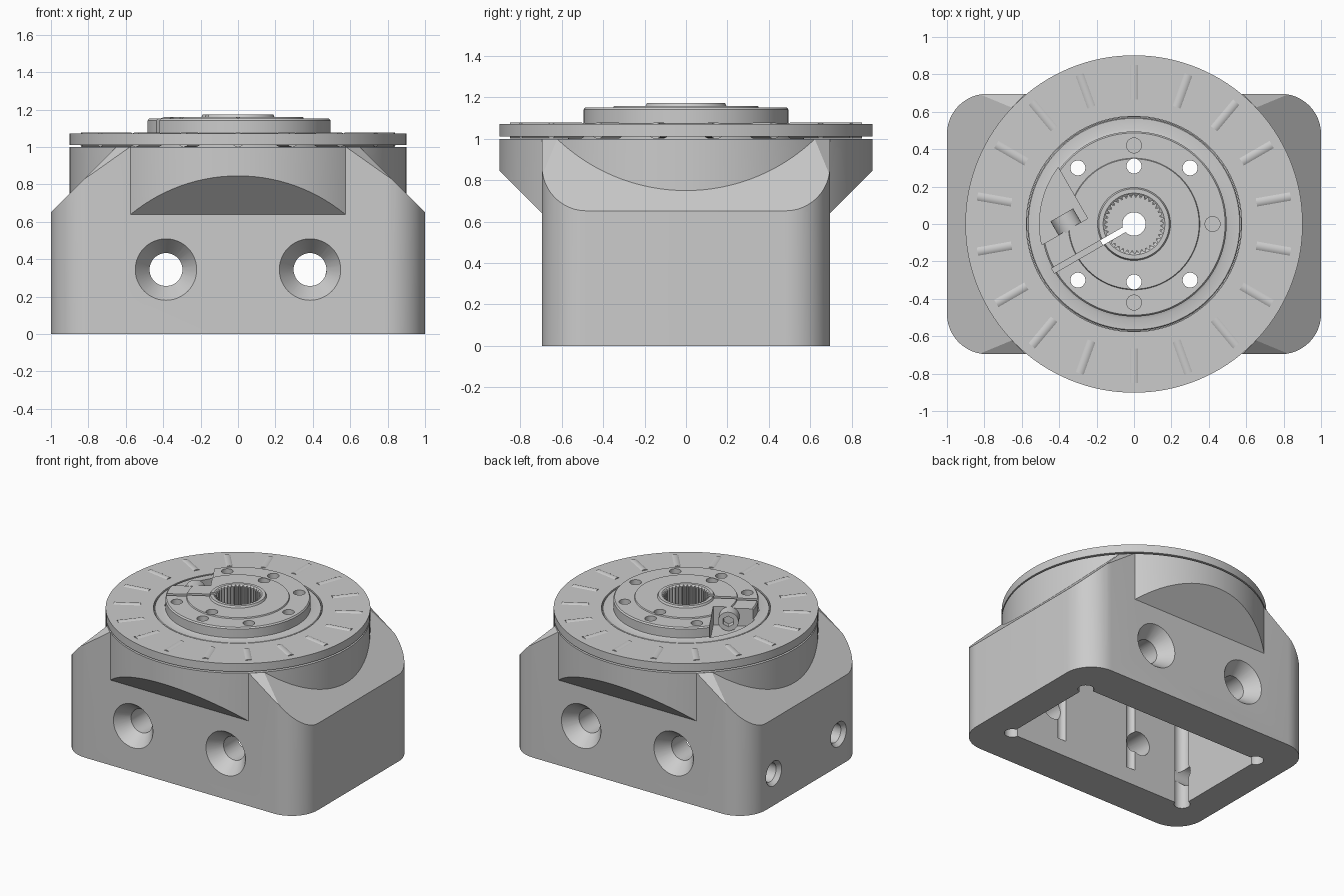
import bpy, bmesh, math
from mathutils import Matrix, Vector

if "Cube" in bpy.data.objects:
    bpy.data.objects.remove(bpy.data.objects["Cube"])

grey = bpy.data.materials.new("machined_grey")
grey.use_nodes = True
COLOUR = (0.6, 0.6, 0.6, 1)
grey.diffuse_color = COLOUR
grey.node_tree.nodes["Principled BSDF"].inputs["Base Color"].default_value = COLOUR


def add(name, bm, matrix=Matrix()):
    bmesh.ops.transform(bm, matrix=matrix, verts=bm.verts)
    bmesh.ops.recalc_face_normals(bm, faces=bm.faces)
    me = bpy.data.meshes.new(name)
    bm.to_mesh(me)
    bm.free()
    me.materials.append(grey)
    ob = bpy.data.objects.new(name, me)
    bpy.context.scene.collection.objects.link(ob)
    return ob


def prism(name, points, z0, z1, matrix=Matrix()):
    bm = bmesh.new()
    face = bm.faces.new([bm.verts.new((x, y, z0)) for x, y in points])
    moved = bmesh.ops.extrude_face_region(bm, geom=[face])["geom"]
    verts = [g for g in moved if isinstance(g, bmesh.types.BMVert)]
    bmesh.ops.translate(bm, verts=verts, vec=(0, 0, z1 - z0))
    return add(name, bm, matrix)


def box(name, x0, x1, y0, y1, z0, z1, matrix=Matrix()):
    return prism(name, [(x0, y0), (x1, y0), (x1, y1), (x0, y1)], z0, z1, matrix)


def rod(name, start, end, r1, r2=None, sides=48):
    """Cylinder or cone between two points."""
    start, end = Vector(start), Vector(end)
    axis = end - start
    bm = bmesh.new()
    bmesh.ops.create_cone(bm, cap_ends=True, segments=sides, radius1=r1,
                          radius2=r1 if r2 is None else r2, depth=axis.length)
    turn = axis.to_track_quat('Z', 'Y').to_matrix().to_4x4()
    return add(name, bm, Matrix.Translation((start + end) / 2) @ turn)


def lathe(name, profile, sides=128):
    """Ring turned about z from a closed (radius, height) profile."""
    bm = bmesh.new()
    rings = []
    for i in range(sides):
        a = math.tau * i / sides
        rings.append([bm.verts.new((r * math.cos(a), r * math.sin(a), z)) for r, z in profile])
    n = len(profile)
    for i in range(sides):
        p, q = rings[i], rings[(i + 1) % sides]
        for j in range(n):
            k = (j + 1) % n
            bm.faces.new((p[j], q[j], q[k], p[k]))
    return add(name, bm)


def combine(target, tools, operation='DIFFERENCE'):
    for tool in tools:
        mod = target.modifiers.new("bool", 'BOOLEAN')
        mod.operation, mod.object, mod.solver = operation, tool, 'EXACT'
        bpy.context.view_layer.update()
        graph = bpy.context.evaluated_depsgraph_get()
        me = bpy.data.meshes.new_from_object(target.evaluated_get(graph))
        target.modifiers.clear()
        target.data = me
        bpy.data.objects.remove(tool)


def clip(ob, point, normal):
    """Slice a convex part, keeping the side behind the plane."""
    bm = bmesh.new()
    bm.from_mesh(ob.data)
    bmesh.ops.bisect_plane(bm, geom=bm.verts[:] + bm.edges[:] + bm.faces[:], plane_co=point,
                           plane_no=normal, clear_outer=True)
    bmesh.ops.holes_fill(bm, edges=[e for e in bm.edges if e.is_boundary], sides=0)
    bmesh.ops.recalc_face_normals(bm, faces=bm.faces)
    bm.to_mesh(ob.data)
    bm.free()


SIGNS = (-1, 1)
HX, HY, R = 1.0, 0.696, 0.215
SEAT = 0.902

# Housing block with rounded corners and sloped shoulders
outline = []
for quarter, (sx, sy) in enumerate([(1, 1), (-1, 1), (-1, -1), (1, -1)]):
    for i in range(13):
        a = math.radians(quarter * 90 + i * 7.5)
        outline.append((sx * (HX - R) + R * math.cos(a), sy * (HY - R) + R * math.sin(a)))
housing = prism("housing", outline, 0, 0.999)
for sx in SIGNS:
    clip(housing, (sx, 0, 0.652), (sx, 0, 1))
    for sy in SIGNS:
        clip(housing, (0.637 * sx, 0.637 * sy, 1), (sx, sy, math.sqrt(2)))

# Round seat overhanging front and back
seat = rod("seat", (0, 0, 0.64), (0, 0, 1), SEAT, sides=128)
for sy in SIGNS:
    clip(seat, (0, sy * HY, 0.64), (0, sy, -1))
combine(housing, [seat], 'UNION')

# Open underside with relieved corners, and the bore above it
cuts = [box("cavity", -0.765, 0.765, -0.4, 0.4, -0.1, 0.82),
        rod("bore", (0, 0, 0.8), (0, 0, 1.1), 0.572, sides=128)]
for sx in SIGNS:
    for sy in SIGNS:
        x, y = 0.755 * sx, 0.39 * sy
        cuts.append(rod("relief", (x, y, -0.1), (x, y, 0.8), 0.055, sides=24))
        # Grooves down the long walls
        x = 0.306 * sx
        cuts.append(rod("groove", (x, y, 0.12), (x, y, 0.81), 0.038, sides=24))
        # Countersunk mounting holes
        x = 0.385 * sx
        cuts.append(rod("hole", (x, sy * 0.3, 0.345), (x, sy * 0.8, 0.345), 0.088))
        cuts.append(rod("sink", (x, sy * 0.596, 0.345), (x, sy * 0.706, 0.345), 0.088, 0.172))
# Small side holes
for sy in SIGNS:
    y = 0.385 * sy
    cuts.append(rod("hole", (-0.7, y, 0.24), (-1.1, y, 0.24), 0.07))
    cuts.append(rod("sink", (-0.97, y, 0.24), (-1.01, y, 0.24), 0.07, 0.1))
combine(housing, cuts)

# Bearing cage with radial rollers
cage = lathe("bearing_cage", [(0.576, 1.012), (SEAT, 1.012), (SEAT, 1.072), (0.576, 1.072)])
rollers = []
for i in range(18):
    a = math.radians(90 + 20 * i)
    d = Vector((math.cos(a), math.sin(a), 0))
    up = Vector((0, 0, 1.04))
    rollers.append(rod(f"roller_{i + 1}", d * 0.665 + up, d * 0.85 + up, 0.039, sides=32))

# Stepped clamping hub
hub = lathe("clamp_hub", [
    (0.062, 0.9), (0.57, 0.9), (0.57, 1.065), (0.565, 1.07), (0.51, 1.07), (0.495, 1.075),
    (0.495, 1.142), (0.487, 1.152), (0.352, 1.152), (0.348, 1.16), (0.195, 1.16),
    (0.188, 1.174), (0.165, 1.174), (0.15, 1.163), (0.062, 1.163)])

# Splined socket
teeth = 36
spline = []
for i in range(teeth * 4):
    a = math.tau * i / (teeth * 4)
    r = 0.158 if i % 4 < 2 else 0.142
    spline.append((r * math.cos(a), r * math.sin(a)))
cuts = [prism("spline", spline, 1.0, 1.3)]

# Bolt holes, through and blind
through = [(0.3 * sx, 0.3 * sy) for sx in SIGNS for sy in SIGNS] + [(0, 0.31), (0, -0.31)]
blind = [(0.42, 0), (0, 0.42), (0, -0.42)]
for points, floor in ((through, 0.8), (blind, 1.03)):
    cuts += [rod("bolt_hole", (x, y, floor), (x, y, 1.3), 0.04, sides=32) for x, y in points]

# Clamp slot and screw pocket, in a frame whose -x runs along the slot
tilt = Matrix.Rotation(math.radians(30), 4, 'Z')
cuts.append(box("slot_through", -0.2, 0, -0.015, 0.015, 0.8, 1.3, tilt))
cuts.append(box("slot", -0.5, -0.1, -0.015, 0.015, 1.04, 1.3, tilt))
pocket = box("pocket", -0.7, -0.2, 0.15, 0.6, 1.02, 1.3, tilt)
combine(pocket, [rod("limit", (0, 0, 0.9), (0, 0, 1.4), 0.505, sides=128)], 'INTERSECT')
cuts.append(pocket)
combine(hub, cuts)

# Clamp screw with hex socket
centre = Vector((-0.31, 0, 1.09))
screw = rod("clamp_screw", tilt @ (centre + Vector((0, 0.14, 0))),
            tilt @ (centre + Vector((0, 0.235, 0))), 0.07)
combine(screw, [rod("hex", tilt @ (centre + Vector((0, 0.19, 0))),
                    tilt @ (centre + Vector((0, 0.3, 0))), 0.04, sides=6)])

# Smooth turned surfaces, keeping edges crisp
bpy.ops.object.select_all(action='DESELECT')
for ob in [housing, cage, hub, screw] + rollers:
    ob.select_set(True)
    bpy.context.view_layer.objects.active = ob
bpy.ops.object.shade_smooth_by_angle(angle=math.radians(25))
